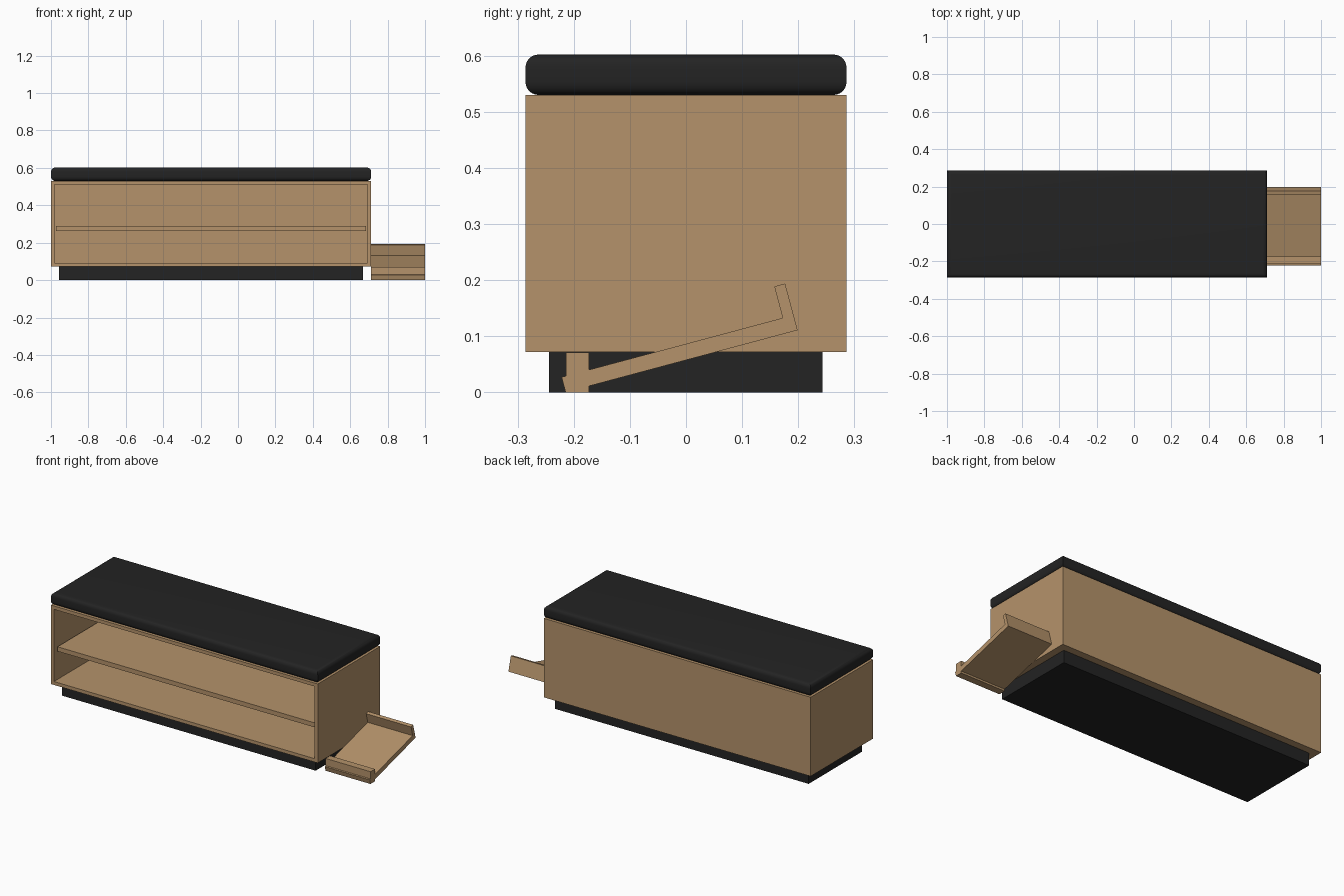
import bpy, bmesh, math
from mathutils import Vector

cube = bpy.data.objects.get("Cube")
if cube:
    bpy.data.objects.remove(cube, do_unlink=True)


def material(name, rgb):
    m = bpy.data.materials.new(name)
    m.use_nodes = True
    m.diffuse_color = (*rgb, 1)
    m.node_tree.nodes["Principled BSDF"].inputs["Base Color"].default_value = (*rgb, 1)
    return m


wood = material("light wood", (0.46, 0.29, 0.145))
black = material("soft black", (0.017, 0.017, 0.017))


def finish(bm, name, mat):
    bmesh.ops.recalc_face_normals(bm, faces=bm.faces)
    mesh = bpy.data.meshes.new(name)
    bm.to_mesh(mesh)
    bm.free()
    mesh.materials.append(mat)
    ob = bpy.data.objects.new(name, mesh)
    bpy.context.collection.objects.link(ob)
    return ob


def box_mesh(lo, hi):
    bm = bmesh.new()
    bmesh.ops.create_cube(bm, size=1)
    lo, hi = Vector(lo), Vector(hi)
    for v in bm.verts:
        v.co = (lo + hi) / 2 + v.co * (hi - lo)
    return bm


def box(name, lo, hi, mat):
    return finish(box_mesh(lo, hi), name, mat)


left, right, depth = -1.0, 0.712, 0.286
bottom, top, wall = 0.072, 0.53, 0.028

# Plinth
box("plinth", (-0.957, -0.244, 0), (0.669, 0.243, bottom), black)

# Cabinet shell: a block whose front is inset and pushed inward
bm = box_mesh((left, -depth, bottom), (right, depth, top))
front = min(bm.faces, key=lambda f: f.calc_center_median().y)
bmesh.ops.inset_region(bm, faces=[front], thickness=wall)
hollow = bmesh.ops.extrude_face_region(bm, geom=[front])
if front.is_valid:
    bm.faces.remove(front)
for v in hollow["geom"]:
    if isinstance(v, bmesh.types.BMVert):
        v.co.y = depth - wall
finish(bm, "cabinet", wood)

# Middle shelf, set back a little from the opening
box("shelf", (left + wall, -depth + 0.02, 0.262),
    (right - wall, depth - wall, 0.288), wood)

# Cushion with rounded top and bottom rims
bm = box_mesh((left, -depth, top), (right, depth, 0.602))
rims = [e for e in bm.edges if abs(e.verts[0].co.z - e.verts[1].co.z) < 0.001]
bmesh.ops.bevel(bm, geom=rims, offset=0.023, segments=6, profile=0.5, affect='EDGES')
cushion = finish(bm, "cushion", black)
bpy.ops.object.select_all(action='DESELECT')
cushion.select_set(True)
bpy.context.view_layer.objects.active = cushion
bpy.ops.object.shade_smooth_by_angle(angle=math.radians(35))


# Tilted side tray with an upright lip: an L profile drawn flat, then tilted
tilt = math.radians(15)
length, thick, lip, lip_height = 0.428, 0.028, 0.02, 0.086
profile = [(0, 0), (length, 0), (length, lip_height), (length - lip, lip_height),
           (length - lip, thick), (0, thick)]
bm = bmesh.new()
verts = [bm.verts.new((right,
                       -0.2145 + u * math.cos(tilt) - w * math.sin(tilt),
                       u * math.sin(tilt) + w * math.cos(tilt)))
         for u, w in profile]
face = bm.faces.new(verts)
side = bmesh.ops.extrude_face_region(bm, geom=[face])
for v in side["geom"]:
    if isinstance(v, bmesh.types.BMVert):
        v.co.x = 1.0
finish(bm, "side_tray", wood)

# Front stop of the tray
box("tray_stop", (right, -0.214, 0), (1.0, -0.173, 0.071), wood)
